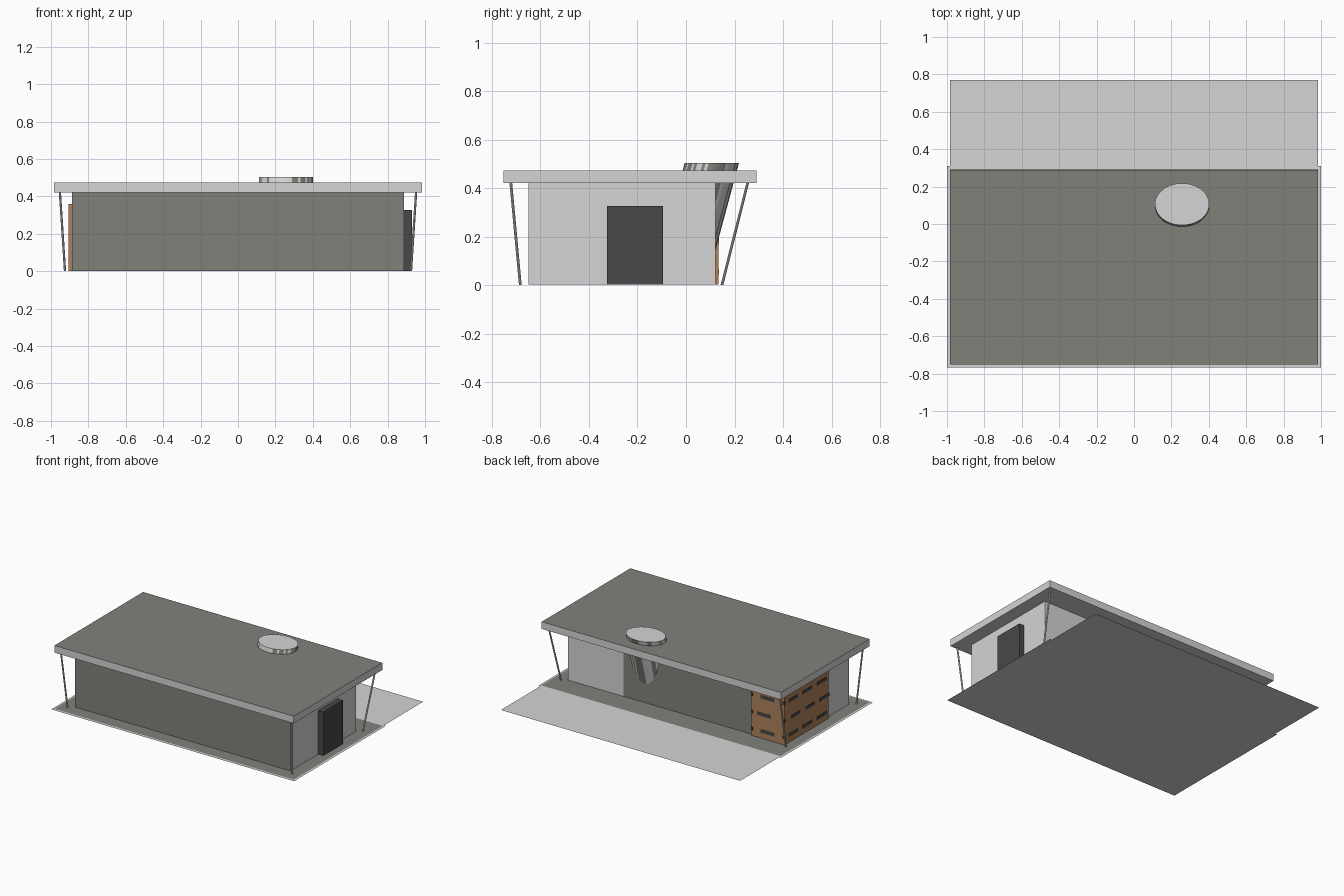
import bpy, bmesh, math, random
from mathutils import Vector

if "Cube" in bpy.data.objects:
    bpy.data.objects.remove(bpy.data.objects["Cube"])

random.seed(4)


def mat(name, r, g, b):
    m = bpy.data.materials.new(name)
    m.diffuse_color = (r, g, b, 1)
    m.use_nodes = True
    m.node_tree.nodes["Principled BSDF"].inputs["Base Color"].default_value = m.diffuse_color
    return m


LIGHT = mat("light grey", .66, .66, .66)
DARK = mat("olive grey", .22, .22, .198)
DOOR = mat("charcoal", .065, .065, .065)
WOOD = mat("wood brown", .42, .22, .10)


def finish(name, bm, mats):
    me = bpy.data.meshes.new(name)
    bm.to_mesh(me)
    bm.free()
    for m in mats:
        me.materials.append(m)
    ob = bpy.data.objects.new(name, me)
    bpy.context.collection.objects.link(ob)
    return ob


def box(name, x0, x1, y0, y1, z0, z1, *mats, rule=None):
    bm = bmesh.new()
    bmesh.ops.create_cube(bm, size=1)
    for v in bm.verts:
        v.co = ((x0, x1)[v.co.x > 0], (y0, y1)[v.co.y > 0], (z0, z1)[v.co.z > 0])
    bm.normal_update()
    if rule:
        for f in bm.faces:
            f.material_index = rule(f.normal)
    return finish(name, bm, mats)


def sheet(name, x0, x1, y0, y1, z, m):
    bm = bmesh.new()
    bm.faces.new([bm.verts.new(c) for c in
                  ((x0, y0, z), (x1, y0, z), (x1, y1, z), (x0, y1, z))])
    return finish(name, bm, [m])


def tube(name, a, b, rx, ry, n, mats, pick=None):
    """Sheared cylinder with level ends, from centre a to centre b."""
    bm = bmesh.new()
    rings = [[bm.verts.new((c[0] + rx * math.cos(2 * math.pi * i / n),
                            c[1] + ry * math.sin(2 * math.pi * i / n), c[2]))
              for i in range(n)] for c in (a, b)]
    for i in range(n):
        j = (i + 1) % n
        f = bm.faces.new((rings[0][i], rings[0][j], rings[1][j], rings[1][i]))
        if pick:
            f.material_index = pick()
    bm.faces.new(rings[1])
    bm.faces.new(rings[0][::-1])
    return finish(name, bm, mats)


# Ground sheets
sheet("base_sheet", -1, 1, -.768, .31, 0, LIGHT)
sheet("floor_sheet", -.985, .985, -.752, .295, .002, DARK)
sheet("terrace", -.985, .985, .31, .77, 0, LIGHT)

# Building body: dark front and back, light ends
W, YF, YB, H = .887, -.65, .12, .42
box("building_body", -W, W, YF, YB, .002, H, LIGHT, DARK,
    rule=lambda n: 1 if abs(n.y) > .5 else 0)
box("back_light_panel", .43, W, YB, YB + .002, .002, H, LIGHT)

# Flat roof with dark top
box("roof", -.985, .985, -.752, .29, H, .473, LIGHT, DARK,
    rule=lambda n: 1 if n.z > .5 else 0)

# Side door
box("door", W, .93, -.325, -.095, .002, .327, DOOR)

# Wood cladding around the back left corner
XL, YW, ZT = -.905, .135, .36
box("wood_back", XL, -.63, YB, YW, .002, ZT, WOOD)
box("wood_side", XL, -W, -.385, YB, .002, ZT, WOOD)

# Dark slots in the wood, three rows per face
T, HH = .002, .012
for r, z in enumerate((.055, .18, .31)):
    shift = .03 if r == 1 else 0
    for k, (x0, x1) in enumerate(((XL, -.885), (-.825 + shift, -.71 + shift), (-.645, -.63))):
        box(f"back_slot_{r}_{k}", x0, x1, YW, YW + T, z - HH, z + HH, DOOR)
    for k in range(3):
        y = .035 - .17 * k - shift
        box(f"side_slot_{r}_{k}", XL - T, XL, y - .055, y + .055, z - HH, z + HH, DOOR)
    box(f"side_corner_slot_{r}", XL - T, XL, .12, YW, z - HH, z + HH, DOOR)

# Leaning light shaft through roof and back wall
tube("light_shaft", (.257, -.024, .02), (.257, .106, .503), .145, .112, 56,
     [LIGHT, DARK], pick=lambda: int(random.random() < .4))

# Four thin leaning columns
for side, s in (("left", -1), ("right", 1)):
    for end, y0, y1 in (("front", -.683, -.722), ("back", .148, .254)):
        tube(f"{end}_{side}_column", (s * .925, y0, 0), (s * .952, y1, H),
             .006, .006, 10, [LIGHT])
